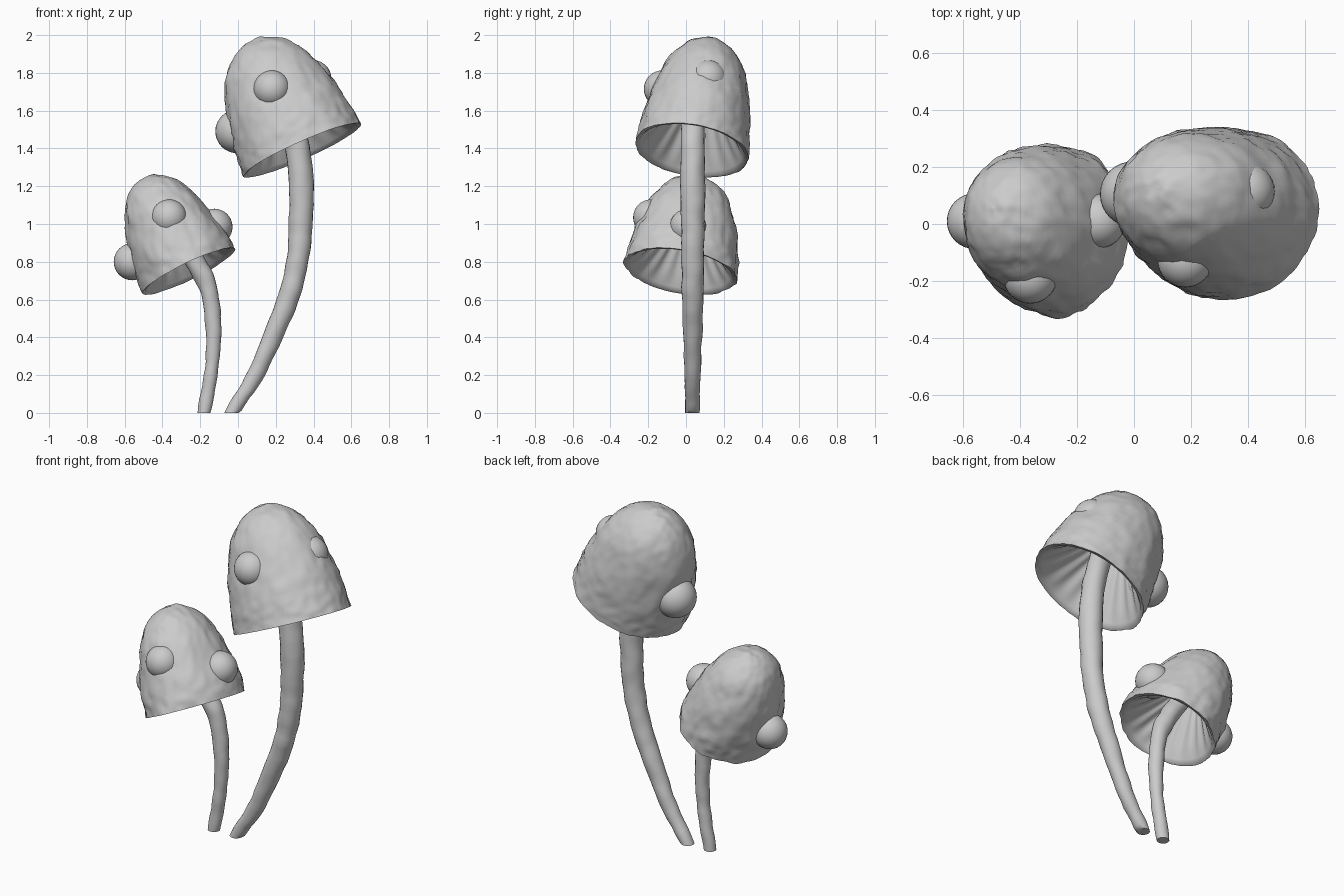
import bpy, bmesh, math
from mathutils import Vector, noise

if "Cube" in bpy.data.objects:
    bpy.data.objects.remove(bpy.data.objects["Cube"])


def spline(pts, steps):
    """Smooth Catmull-Rom samples through the given points."""
    p = [Vector(q) for q in pts]
    p = [2 * p[0] - p[1]] + p + [2 * p[-1] - p[-2]]
    out = []
    for i in range(1, len(p) - 2):
        a, b, c, d = p[i - 1:i + 3]
        for k in range(steps):
            t = k / steps
            out.append(0.5 * (2 * b + (c - a) * t + (2 * a - 5 * b + 4 * c - d) * t ** 2
                              + (3 * b - a - 3 * c + d) * t ** 3))
    return out + [p[-2]]


def smooth(ob, angle):
    bpy.ops.object.select_all(action='DESELECT')
    ob.select_set(True)
    bpy.context.view_layer.objects.active = ob
    bpy.ops.object.shade_smooth_by_angle(angle=math.radians(angle))


def skin_rings(name, rings, angle=50):
    """Join rings of points with quads and close both ends."""
    bm = bmesh.new()
    loops = [[bm.verts.new(v) for v in r] for r in rings]
    n = len(loops[0])
    for a, b in zip(loops, loops[1:]):
        for i in range(n):
            j = (i + 1) % n
            bm.faces.new((a[i], a[j], b[j], b[i]))
    bm.faces.new(loops[0][::-1])
    bm.faces.new(loops[-1])
    bmesh.ops.recalc_face_normals(bm, faces=bm.faces)
    me = bpy.data.meshes.new(name)
    bm.to_mesh(me)
    bm.free()
    ob = bpy.data.objects.new(name, me)
    bpy.context.collection.objects.link(ob)
    smooth(ob, angle)
    return ob


def make_stem(name, path, y, sides=20):
    """Curved stalk; path entries are (x, z, radius)."""
    pts = spline(path, 6)
    rings = []
    for i, p in enumerate(pts):
        q, r = pts[min(i + 1, len(pts) - 1)], pts[max(i - 1, 0)]
        t = Vector((q.x - r.x, 0, q.y - r.y)).normalized()
        if i == 0:
            t = Vector((0, 0, 1))
        side = Vector((t.z, 0, -t.x))
        c = Vector((p.x, y, p.y))
        ring = []
        for k in range(sides):
            a = 2 * math.pi * k / sides
            d = side * math.cos(a) + Vector((0, 1, 0)) * math.sin(a)
            bump = 0.006 * noise.noise((c + d * p.z) * 13) if i else 0
            ring.append(c + d * (p.z + bump))
        rings.append(ring)
    return skin_rings(name, rings)


def make_cap(name, centre, normal, outer, inner, y_scale, sides=96):
    """Hollow tilted bell with a lumpy skin and pleated underside."""
    n = Vector(normal).normalized()
    u = (Vector((1, 0, 0)) - n * n.x).normalized()
    w = n.cross(u)
    c = Vector(centre)
    under = [(p, False) for p in reversed(spline([(r, h, 0) for r, h in inner], 5))]
    skin = [(p, True) for p in spline([(r, h, 0) for r, h in outer], 7)]
    rings = []
    for p, outside in under + skin:
        ring = []
        for k in range(sides):
            a = 2 * math.pi * k / sides
            d = u * math.cos(a) + w * math.sin(a) * y_scale
            v = c + d * max(p.x, 0.003) + n * p.y
            if outside:
                lump = 0.008 * noise.noise(v * 9) + 0.008 * noise.noise(v * 24)
                lean = min(1, p.x / 0.2)
                v += (d * lean + n * (1 - lean)) * lump
            else:
                v += n * 0.008 * math.sin(a * 16) * min(1, p.y * 12)
            ring.append(v)
        rings.append(ring)
    return skin_rings(name, rings)


def make_wart(name, centre, radius):
    bpy.ops.mesh.primitive_uv_sphere_add(segments=32, ring_count=16, radius=radius,
                                         location=centre)
    ob = bpy.context.object
    ob.name = name
    smooth(ob, 60)


# Tall mushroom
make_stem("tall_stem", [(-.035, 0, .037), (.09, .2, .043), (.182, .4, .05), (.265, .6, .056),
                        (.315, .8, .059), (.332, 1.0, .062), (.335, 1.2, .065),
                        (.315, 1.4, .063), (.265, 1.6, .061), (.2, 1.77, .06)], .035)
make_cap("tall_cap", (.34, .03, 1.39), (-.45, .17, 1),
         [(.34, 0), (.332, .09), (.307, .25), (.25, .45), (.165, .574), (.06, .64), (0, .65)],
         [(.318, .004), (.25, .09), (.155, .22), (.08, .34), (0, .40)], .89)

# Short mushroom
make_stem("short_stem", [(-.18, 0, .034), (-.145, .2, .036), (-.128, .4, .04),
                         (-.143, .6, .044), (-.172, .7, .049), (-.225, .8, .053),
                         (-.29, .9, .053), (-.36, 1.03, .052)], .03)
make_cap("short_cap", (-.26, -.03, .75), (-.48, .17, 1),
         [(.268, 0), (.259, .13), (.215, .33), (.15, .47), (.06, .543), (0, .555)],
         [(.25, .004), (.195, .075), (.125, .18), (.065, .28), (0, .33)], 1.12)

# Round warts on both caps
for label, spots in {
    "tall": [((.18, -.125, 1.715), .098), ((-.005, .105, 1.49), .115), ((.395, .115, 1.768), .1)],
    "short": [((-.365, -.185, 1.035), .095), ((-.56, .01, .80), .098), ((-.125, .01, .985), .096)],
}.items():
    for i, (pos, rad) in enumerate(spots, 1):
        make_wart(f"{label}_cap_wart_{i}", pos, rad)
